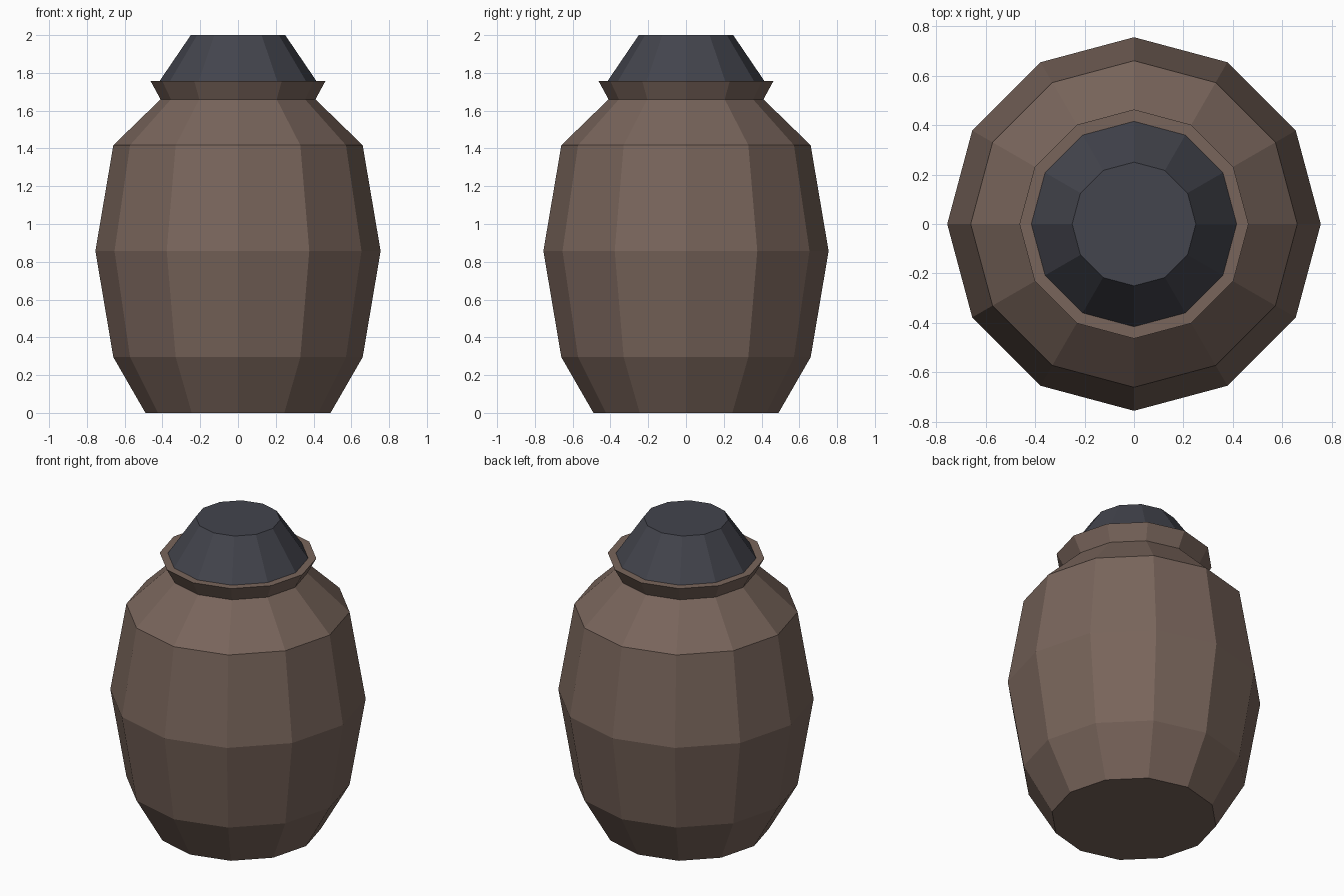
import bpy, bmesh
from math import cos, sin, tau

if "Cube" in bpy.data.objects:
    bpy.data.objects.remove(bpy.data.objects["Cube"])

SIDES = 12

def material(name, color):
    mat = bpy.data.materials.new(name)
    mat.diffuse_color = (*color, 1)
    mat.use_nodes = True
    mat.node_tree.nodes["Principled BSDF"].inputs["Base Color"].default_value = mat.diffuse_color
    return mat

def turned(name, profile, mat, cap_bottom=False, cap_top=False):
    """Faceted solid of revolution from (radius, height) points, bottom to top."""
    bm = bmesh.new()
    rings = [[bm.verts.new((r * cos(tau * i / SIDES), r * sin(tau * i / SIDES), z))
              for i in range(SIDES)] for r, z in profile]
    for low, high in zip(rings, rings[1:]):
        for i in range(SIDES):
            j = (i + 1) % SIDES
            bm.faces.new((low[i], low[j], high[j], high[i]))
    if cap_bottom:
        bm.faces.new(rings[0][::-1])
    if cap_top:
        bm.faces.new(rings[-1])
    mesh = bpy.data.meshes.new(name)
    bm.to_mesh(mesh)
    bm.free()
    mesh.materials.append(mat)
    obj = bpy.data.objects.new(name, mesh)
    bpy.context.collection.objects.link(obj)
    return obj

clay = material("clay", (0.19, 0.13, 0.105))
slate = material("slate", (0.056, 0.058, 0.074))

# Jar: bulging body, flared collar and flat rim running in to the lid
turned("jar_body", [(0.49, 0), (0.66, 0.295), (0.755, 0.857), (0.66, 1.417),
                    (0.41, 1.66), (0.463, 1.757), (0.415, 1.757)], clay, cap_bottom=True)

# Lid: tapered plug with a flat top
turned("lid", [(0.415, 1.757), (0.25, 2.0)], slate, cap_top=True)
